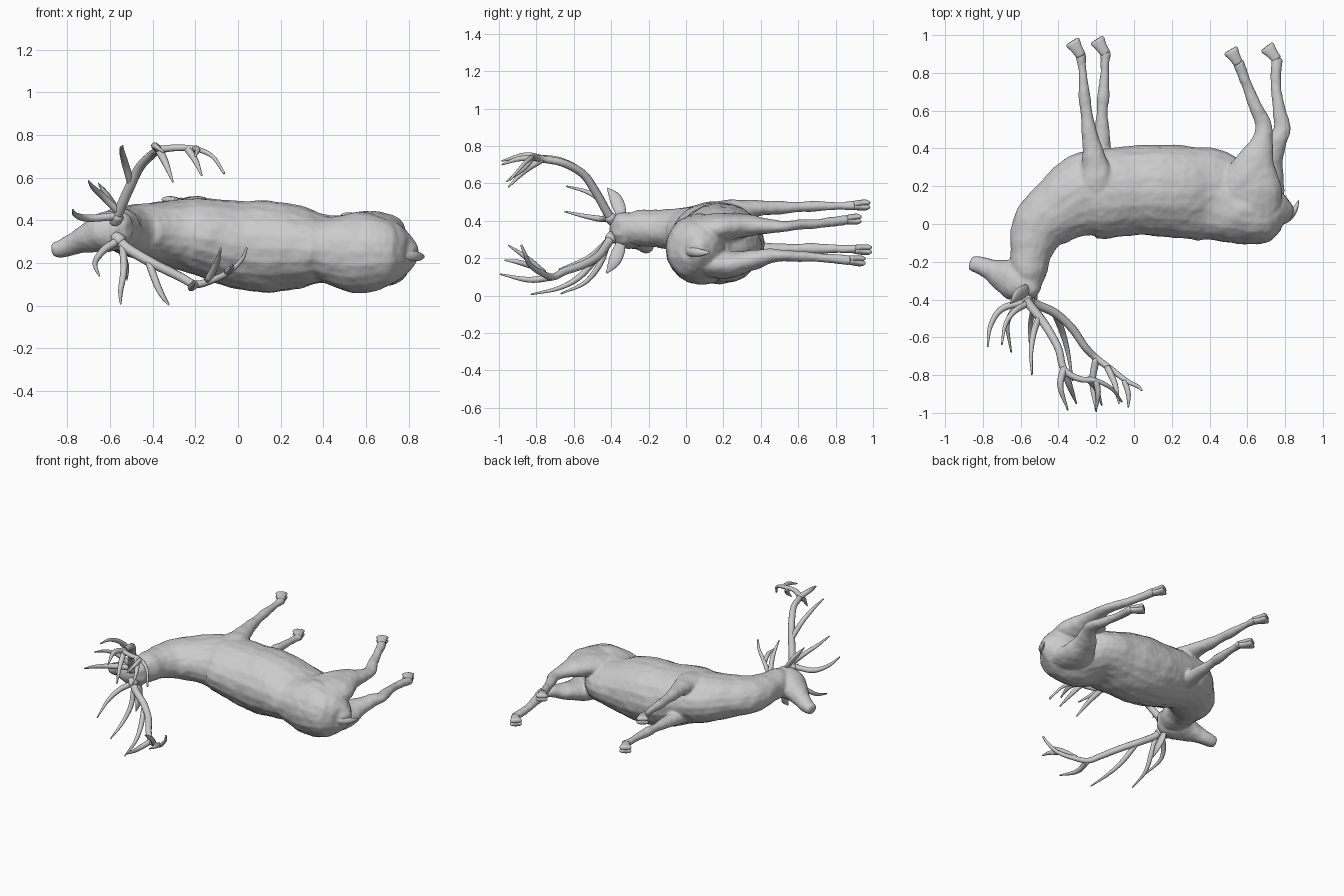
import bpy, bmesh
from math import sin, cos, pi
from mathutils import Vector


def smooth_path(stations, steps):
    """Catmull-Rom interpolation of tuples of any length."""
    s = [Vector(p) for p in stations]
    s = [s[0] * 2 - s[1]] + s + [s[-1] * 2 - s[-2]]
    out = []
    for i in range(1, len(s) - 2):
        a, b, c, d = s[i - 1:i + 3]
        for k in range(steps):
            t = k / steps
            out.append(0.5 * (b * 2 + (c - a) * t + (a * 2 - b * 5 + c * 4 - d) * t * t
                              + (b * 3 - a - c * 3 + d) * t ** 3))
    return out + [s[-2]]


def loft(bm, stations, sides=20, steps=5, ref=(0, 0, 1)):
    """Skin elliptical rings; station = x, y, z, radius across, radius along ref."""
    pts = smooth_path(stations, steps)
    n = Vector(ref)
    rings = []
    for i, p in enumerate(pts):
        t = pts[min(i + 1, len(pts) - 1)] - pts[max(i - 1, 0)]
        t = Vector(t[:3]).normalized()
        n = (n - t * n.dot(t)).normalized()
        m = t.cross(n)
        ru, rv = max(p[3], 0.002), max(p[4], 0.002)
        ring = []
        for k in range(sides):
            a = 2 * pi * k / sides
            ring.append(bm.verts.new(Vector(p[:3]) + m * ru * cos(a) + n * rv * sin(a)))
        rings.append(ring)
    for r, q in zip(rings, rings[1:]):
        for k in range(sides):
            bm.faces.new((r[k], r[(k + 1) % sides], q[(k + 1) % sides], q[k]))
    bm.faces.new(rings[0][::-1])
    bm.faces.new(rings[-1])


def build(name, tubes, **kw):
    bm = bmesh.new()
    for tube in tubes:
        loft(bm, tube, **kw)
    bmesh.ops.recalc_face_normals(bm, faces=bm.faces)
    me = bpy.data.meshes.new(name)
    bm.to_mesh(me)
    bm.free()
    for f in me.polygons:
        f.use_smooth = True
    ob = bpy.data.objects.new(name, me)
    bpy.context.collection.objects.link(ob)
    return ob


def taper(points, r0, r1):
    """Round stations along points, staying thick and thinning near the tip."""
    last = len(points) - 1
    radii = [r0 + (r1 - r0) * (i / last) ** 2 for i in range(last + 1)]
    return [(*p, r, r) for p, r in zip(points, radii)]


# Trunk and neck, rump to nape
torso = [(.825, .03, .25, .02, .02), (.80, .045, .25, .08, .085), (.74, .055, .25, .135, .14),
         (.65, .055, .25, .165, .178), (.55, .085, .25, .195, .19), (.42, .145, .265, .245, .158),
         (.30, .165, .272, .245, .19), (.15, .178, .277, .243, .215), (0, .178, .287, .238, .205),
         (-.15, .16, .32, .235, .185), (-.27, .145, .335, .225, .165),
         (-.395, .075, .345, .178, .14), (-.50, -.02, .35, .153, .12),
         (-.545, -.15, .36, .11, .10), (-.557, -.25, .36, .098, .095), (-.56, -.35, .36, .06, .07)]

# Head, skull to nose
head = [(-.51, -.37, .36, .03, .04), (-.545, -.345, .36, .08, .085), (-.62, -.30, .345, .107, .095),
        (-.70, -.268, .318, .083, .07), (-.77, -.237, .288, .053, .05),
        (-.83, -.215, .268, .044, .043), (-.862, -.212, .264, .038, .036),
        (-.872, -.210, .263, .018, .018)]

# Legs, shoulder or hip to fetlock (the animal lies on its side)
front_upper = [(-.22, .12, .43, .11, .065), (-.20, .24, .455, .09, .058), (-.215, .36, .465, .06, .045),
               (-.235, .48, .47, .040, .036), (-.255, .61, .475, .030, .028),
               (-.262, .67, .477, .032, .029), (-.272, .80, .48, .022, .021), (-.283, .90, .482, .029, .026)]
front_lower = [(-.20, .12, .24, .11, .06), (-.18, .24, .235, .09, .055), (-.175, .36, .24, .06, .045),
               (-.17, .48, .245, .040, .036), (-.167, .61, .25, .030, .028),
               (-.163, .67, .25, .032, .029), (-.155, .80, .25, .022, .021), (-.15, .91, .248, .029, .026)]
rear_upper = [(.62, .06, .34, .15, .085), (.62, .20, .365, .165, .078), (.645, .33, .375, .105, .06),
              (.68, .44, .37, .055, .04), (.685, .52, .37, .045, .03), (.645, .62, .38, .034, .027),
              (.595, .74, .39, .027, .024), (.55, .86, .405, .030, .026)]
rear_lower = [(.66, .10, .17, .13, .07), (.68, .22, .165, .12, .072), (.71, .34, .185, .08, .055),
              (.76, .44, .21, .05, .04), (.785, .515, .215, .044, .03), (.765, .62, .21, .032, .027),
              (.75, .75, .20, .026, .023), (.757, .88, .19, .030, .026)]

# All hide-covered parts fused into one skin with a slightly lumpy surface
body = build("body", [torso, head, front_upper, front_lower, rear_upper, rear_lower])
fuse = body.modifiers.new("fuse", 'REMESH')
fuse.mode = 'VOXEL'
fuse.voxel_size = 0.009
fuse.use_smooth_shade = True
relax = body.modifiers.new("relax", 'SMOOTH')
relax.factor, relax.iterations = 0.5, 3
lumps = bpy.data.textures.new("hide_lumps", 'CLOUDS')
lumps.noise_scale = 0.09
bump = body.modifiers.new("lumps", 'DISPLACE')
bump.texture, bump.strength, bump.mid_level = lumps, 0.012, 0.45

# Hooves: two claws each, from fetlock to toe tip
for name, a, b in [("front_hoof_upper", (-.280, .89, .482), (-.328, .968, .485)),
                   ("front_hoof_lower", (-.150, .90, .248), (-.198, .977, .245)),
                   ("rear_hoof_upper", (.553, .85, .405), (.510, .922, .410)),
                   ("rear_hoof_lower", (.757, .87, .190), (.702, .940, .185))]:
    a, b = Vector(a), Vector(b)
    claws = []
    for s in (-1, 1):
        off = Vector((0, 0, .011 * s))
        claws.append([(*(a + off * .5), .026, .018), (*(a.lerp(b, .5) + off), .031, .017),
                      (*(a.lerp(b, .88) + off * 1.1), .040, .017), (*(b + off * 1.2), .034, .010)])
    build(name, claws, sides=14, steps=4)

# Ears: flattened leaves
for name, pts in [("ear_upper", [(-.56, -.345, .42), (-.58, -.355, .465), (-.62, -.38, .525), (-.655, -.42, .575)]),
                  ("ear_lower", [(-.55, -.345, .29), (-.54, -.36, .24), (-.525, -.385, .18), (-.52, -.425, .12)])]:
    wid = [.022, .034, .032, .004]
    build(name, [[(*p, w * .45, w) for p, w in zip(pts, wid)]], sides=14, steps=5, ref=(0, 1, 0))

# Tail
build("tail", [[(.77, .02, .24, .03, .035), (.815, .04, .235, .026, .028), (.85, .075, .23, .016, .02),
                (.872, .125, .23, .003, .006)]], sides=12)


def antler(name, beam, tines):
    tubes = [taper(beam, .024, .006)]
    tubes += [taper(t, r, .004) for r, t in tines]
    build(name, tubes, sides=10, steps=6)
    # Burr at the antler base
    d = (Vector(beam[1]) - Vector(beam[0])).normalized()
    c = Vector(beam[0])
    build(name + "_burr", [[(*(c + d * k), r, r) for k, r in ((-.03, .025), (0, .031), (.012, .031), (.025, .024))]],
          sides=12, steps=3)


antler("antler_upper",
       [(-.57, -.40, .41), (-.55, -.43, .46), (-.51, -.48, .55), (-.46, -.55, .65), (-.40, -.66, .71),
        (-.37, -.77, .73), (-.29, -.82, .74), (-.20, -.83, .735), (-.12, -.87, .70), (-.065, -.94, .62)],
       [(.019, [(-.57, -.41, .42), (-.70, -.45, .41), (-.76, -.54, .425), (-.775, -.65, .45)]),
        (.017, [(-.56, -.42, .44), (-.63, -.46, .51), (-.68, -.53, .555), (-.70, -.64, .585)]),
        (.018, [(-.50, -.49, .57), (-.53, -.57, .67), (-.545, -.68, .73), (-.54, -.80, .75)]),
        (.020, [(-.37, -.76, .73), (-.39, -.86, .75), (-.35, -.985, .72)]),
        (.020, [(-.37, -.77, .73), (-.34, -.86, .67), (-.305, -.95, .58)]),
        (.018, [(-.24, -.82, .74), (-.20, -.87, .68), (-.17, -.96, .61)]),
        (.017, [(-.20, -.83, .735), (-.19, -.90, .73), (-.20, -.985, .70)])])

antler("antler_lower",
       [(-.56, -.40, .31), (-.52, -.425, .27), (-.42, -.47, .21), (-.33, -.55, .165), (-.26, -.65, .13),
        (-.20, -.71, .10), (-.12, -.77, .12), (-.04, -.83, .16), (.02, -.86, .22), (.04, -.88, .27)],
       [(.019, [(-.57, -.41, .30), (-.63, -.45, .26), (-.67, -.53, .20), (-.65, -.68, .14)]),
        (.018, [(-.54, -.42, .28), (-.535, -.46, .17), (-.55, -.54, .07), (-.55, -.67, .01)]),
        (.018, [(-.42, -.47, .21), (-.38, -.57, .10), (-.35, -.68, .04), (-.325, -.83, .006)]),
        (.020, [(-.20, -.71, .10), (-.22, -.84, .085), (-.20, -.995, .115)]),
        (.018, [(-.14, -.76, .12), (-.10, -.85, .20), (-.08, -.95, .27)]),
        (.016, [(-.05, -.83, .16), (-.03, -.90, .18), (-.03, -.97, .19)])])
